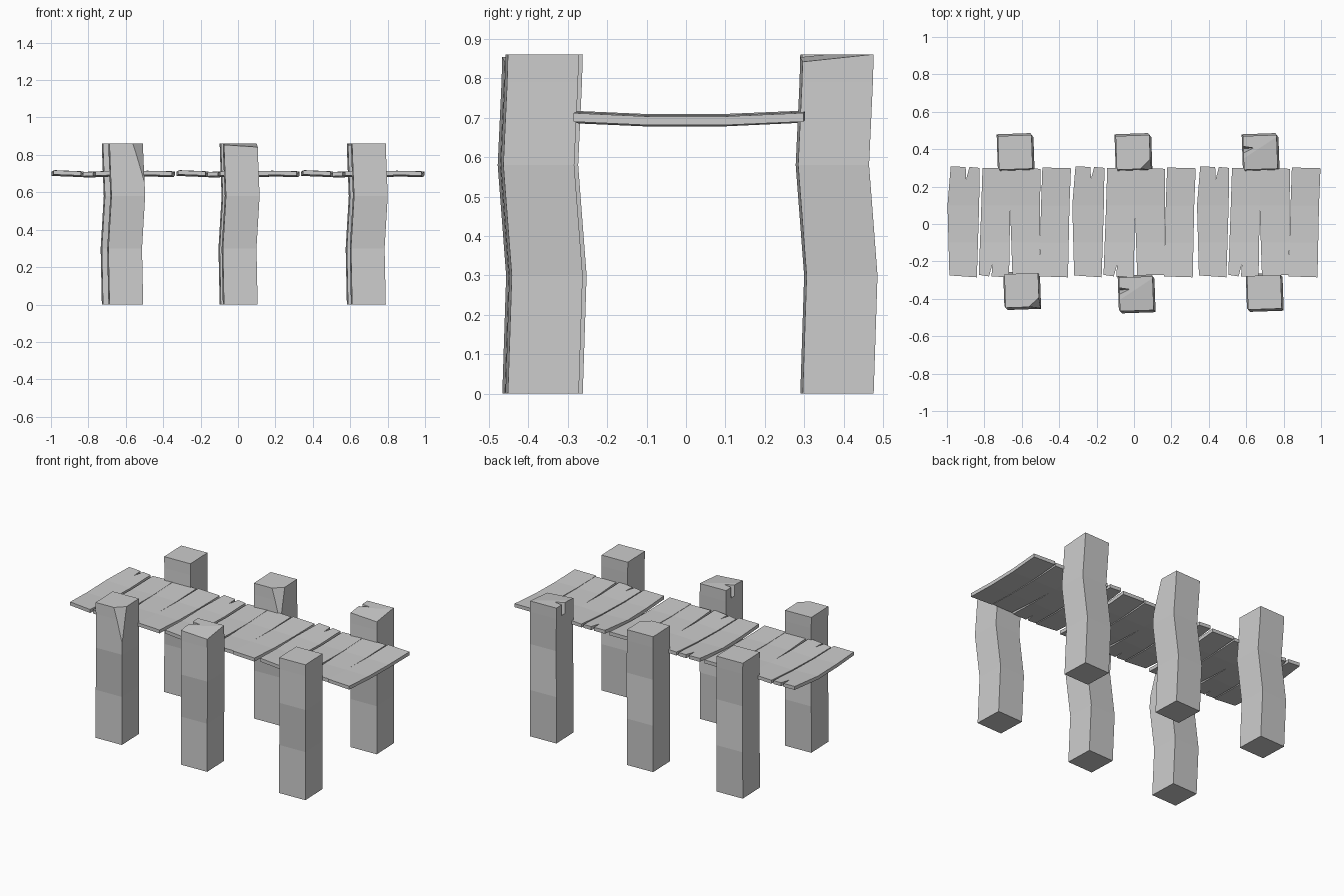
import bpy, bmesh, math
from mathutils import Vector, Matrix

if "Cube" in bpy.data.objects:
    bpy.data.objects.remove(bpy.data.objects["Cube"])

POST_H, HALF = 0.86, 0.09


def finish(bm, name):
    bmesh.ops.recalc_face_normals(bm, faces=bm.faces[:])
    me = bpy.data.meshes.new(name)
    bm.to_mesh(me)
    bm.free()
    ob = bpy.data.objects.new(name, me)
    bpy.context.collection.objects.link(ob)


def slice_off(bm, pts, outward):
    """Remove everything beyond the plane through three points and cap it."""
    a, b, c = (Vector(p) for p in pts)
    n = (b - a).cross(c - a).normalized()
    if n.dot(Vector(outward)) < 0:
        n = -n
    cut = bmesh.ops.bisect_plane(bm, geom=bm.verts[:] + bm.edges[:] + bm.faces[:],
                                 plane_co=a, plane_no=n, clear_outer=True)
    edges = [e for e in cut['geom_cut'] if isinstance(e, bmesh.types.BMEdge)]
    edges = [e for e in bm.edges if e.is_boundary] or edges
    bmesh.ops.holes_fill(bm, edges=edges, sides=0)


def post(name, x, y, damage):
    bm = bmesh.new()
    rings = []
    # ring height and sideways bend
    for z, dx, dy in [(0, 0, 0), (0.30, -0.006, 0.01), (0.58, 0.01, -0.012),
                      (0.79, 0.002, -0.002), (POST_H, 0, 0)]:
        h = HALF
        sec = [(-h, -h), (h, -h), (h, h), (-h, h)]
        if damage == 'split':
            # weathered notch opening at the top of the left side
            tip = -0.035 if z == POST_H else -h
            sec += [(-h, 0.035), (tip, 0.025), (-h, 0.0)]
        rings.append([bm.verts.new((px + dx, py + dy, z)) for px, py in sec])
    n = len(rings[0])
    for lo, hi in zip(rings, rings[1:]):
        for i in range(n):
            j = (i + 1) % n
            bm.faces.new((lo[i], lo[j], hi[j], hi[i]))
    bm.faces.new(rings[0])
    bm.faces.new(rings[-1])
    if damage == 'chip':
        slice_off(bm, [(0.035, -HALF, POST_H), (HALF, -0.04, POST_H),
                       (HALF, -HALF, 0.70)], (1, -1, 0))
    elif damage == 'split':
        slice_off(bm, [(-HALF, -0.03, POST_H), (HALF, 0.08, POST_H),
                       (HALF, -HALF, 0.842)], (0, 0, 1))
    bmesh.ops.transform(bm, verts=bm.verts[:], matrix=Matrix.Translation((x, y, 0))
                        @ Matrix.Rotation(math.radians(2), 4, 'Z'))
    finish(bm, name)


def plank(name, outline, shift, slope, lift):
    """Extruded outline, sliced across and sagged in the middle."""
    bm = bmesh.new()
    face = bm.faces.new([bm.verts.new((x, y, 0)) for x, y in outline])
    ext = bmesh.ops.extrude_face_region(bm, geom=[face])
    bmesh.ops.translate(bm, vec=(0, 0, 0.022),
                        verts=[v for v in ext['geom'] if isinstance(v, bmesh.types.BMVert)])
    for y in (-0.1, 0.1):
        bmesh.ops.bisect_plane(bm, geom=bm.verts[:] + bm.edges[:] + bm.faces[:],
                               plane_co=(0, y, 0), plane_no=(0, 1, 0))
    mid = sum(p[0] for p in outline) / len(outline)
    for v in bm.verts:
        sag = 0.009 * max(0, abs(v.co.y) - 0.1) / 0.2
        v.co.z += 0.682 + lift + sag + slope * (v.co.x - mid)
        v.co.x += shift
    finish(bm, name)


# Posts
for args in [("back_left_post", -0.635, 0.383, None),
             ("back_middle_post", -0.005, 0.383, 'chip'),
             ("back_right_post", 0.675, 0.383, 'split'),
             ("front_left_post", -0.60, -0.355, 'chip'),
             ("front_middle_post", 0.012, -0.373, 'split'),
             ("front_right_post", 0.697, -0.365, None)]:
    post(*args)

# Deck: four planks repeated three times
PLANKS = [
    ("notched_plank", -0.04, 0.002,
     [(-0.987, -0.275), (-0.84, -0.285), (-0.828, 0.1), (-0.825, 0.30), (-0.88, 0.305),
      (-0.897, 0.24), (-0.90, 0.305), (-0.98, 0.308), (-0.997, 0.1)]),
    ("cracked_plank", 0.04, -0.001,
     [(-0.83, -0.272), (-0.775, -0.28), (-0.757, -0.215), (-0.762, -0.28),
      (-0.668, -0.285), (-0.662, 0.08), (-0.662, 0.30), (-0.81, 0.30), (-0.818, 0.05)]),
    ("split_plank", 0.0, 0.001,
     [(-0.65, -0.275), (-0.505, -0.272), (-0.502, 0.1), (-0.50, 0.295),
      (-0.662, 0.30), (-0.662, 0.08)]),
    ("plain_plank", -0.02, 0.001,
     [(-0.507, -0.28), (-0.353, -0.285), (-0.345, 0.1), (-0.337, 0.298),
      (-0.49, 0.302), (-0.497, 0.1)]),
]
for s in range(3):
    for name, slope, lift, outline in PLANKS:
        plank(f"{name}_{s + 1}", outline, s * 0.667, slope, lift)
